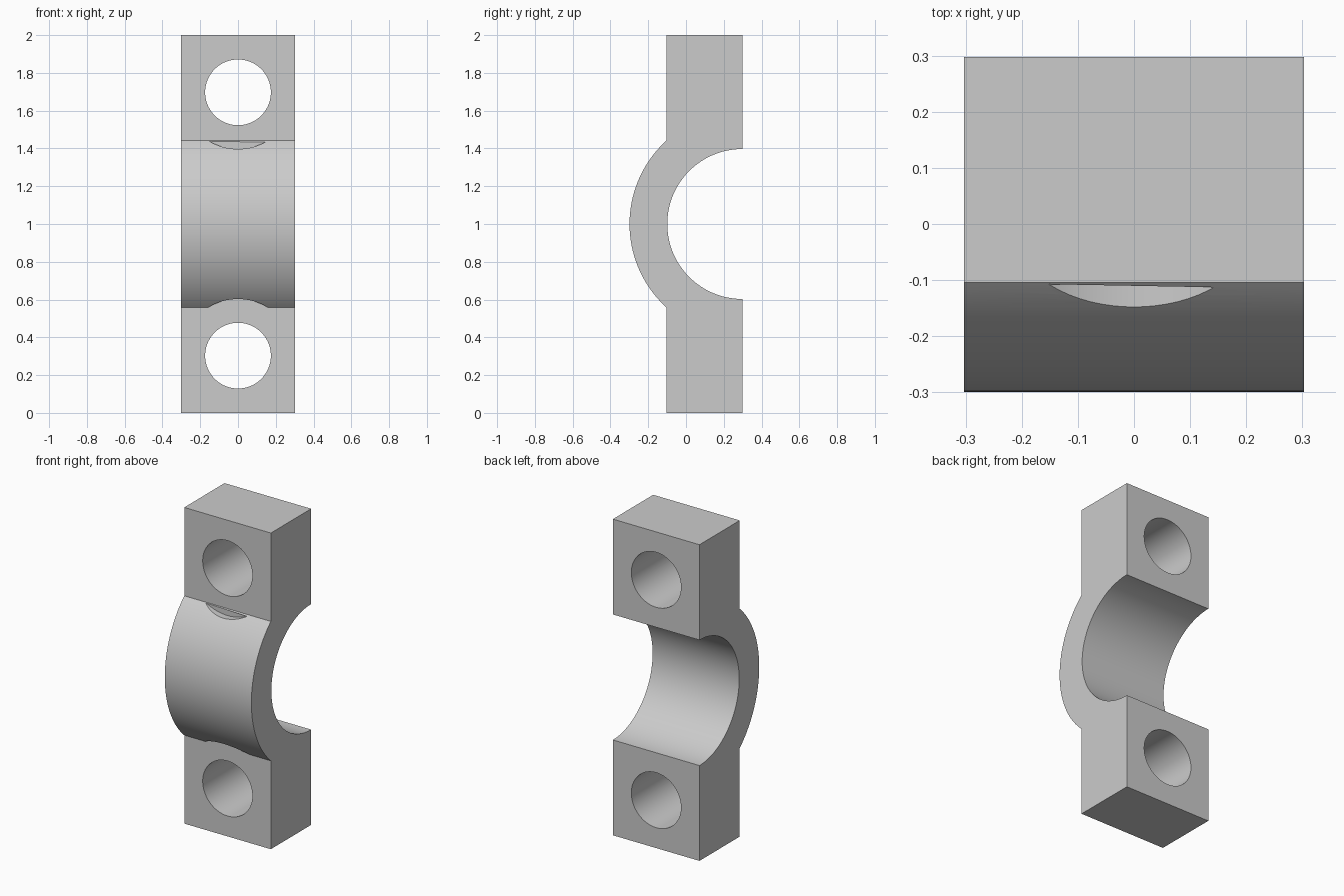
import bpy, bmesh
from math import sin, cos, asin, pi, radians
from mathutils import Matrix

if "Cube" in bpy.data.objects:
    bpy.data.objects.remove(bpy.data.objects["Cube"], do_unlink=True)

HALF_W, BACK, FRONT, MID = 0.303, 0.298, -0.1045, 1.0
R_IN, R_OUT = 0.397, 0.597
BOLT_Z, R_BOLT, R_SEAT = 0.697, 0.174, 0.30

grey = bpy.data.materials.new("plain grey")
grey.use_nodes = True
colour = (0.6, 0.6, 0.6, 1)
grey.diffuse_color = colour
grey.node_tree.nodes["Principled BSDF"].inputs["Base Color"].default_value = colour


def add_object(name, bm):
    bmesh.ops.recalc_face_normals(bm, faces=bm.faces)
    mesh = bpy.data.meshes.new(name)
    bm.to_mesh(mesh)
    bm.free()
    mesh.materials.append(grey)
    obj = bpy.data.objects.new(name, mesh)
    bpy.context.collection.objects.link(obj)
    return obj


def arc(radius, start, end, steps):
    # points around the bore axis, angle measured from the front direction
    angles = [start + (end - start) * i / steps for i in range(steps + 1)]
    return [(BACK - radius * cos(a), MID + radius * sin(a)) for a in angles]


def cylinder_y(name, radius, y0, y1, z):
    bm = bmesh.new()
    place = Matrix.Translation((0, (y0 + y1) / 2, z)) @ Matrix.Rotation(pi / 2, 4, "X")
    bmesh.ops.create_cone(bm, cap_ends=True, segments=96, radius1=radius,
                          radius2=radius, depth=y1 - y0, matrix=place)
    return add_object(name, bm)


# Clamp half: side profile swept across the width
meet = asin((R_OUT ** 2 - (BACK - FRONT) ** 2) ** 0.5 / R_OUT)
profile = ([(BACK, 2), (FRONT, 2)] + arc(R_OUT, meet, -meet, 64)
           + [(FRONT, 0), (BACK, 0)] + arc(R_IN, -pi / 2, pi / 2, 96))
bm = bmesh.new()
face = bm.faces.new([bm.verts.new((-HALF_W, y, z)) for y, z in profile])
swept = bmesh.ops.extrude_face_region(bm, geom=[face])["geom"]
bmesh.ops.translate(bm, vec=(2 * HALF_W, 0, 0),
                    verts=[v for v in swept if isinstance(v, bmesh.types.BMVert)])
clamp = add_object("clamp_half", bm)

# Bolt holes and the round bolt head clearances cut into the arch
cutters = []
for side, label in ((1, "upper"), (-1, "lower")):
    z = MID + side * BOLT_Z
    cutters.append(cylinder_y(label + "_seat_cutter", R_SEAT, -0.5, FRONT, z))
    cutters.append(cylinder_y(label + "_hole_cutter", R_BOLT, -0.6, 0.5, z))

bpy.ops.object.select_all(action="DESELECT")
clamp.select_set(True)
bpy.context.view_layer.objects.active = clamp
for cutter in cutters:
    mod = clamp.modifiers.new(cutter.name, "BOOLEAN")
    mod.operation, mod.solver, mod.object = "DIFFERENCE", "EXACT", cutter
    bpy.ops.object.modifier_apply(modifier=mod.name)
for cutter in cutters:
    bpy.data.objects.remove(cutter, do_unlink=True)

bpy.ops.object.shade_smooth_by_angle(angle=radians(25))
